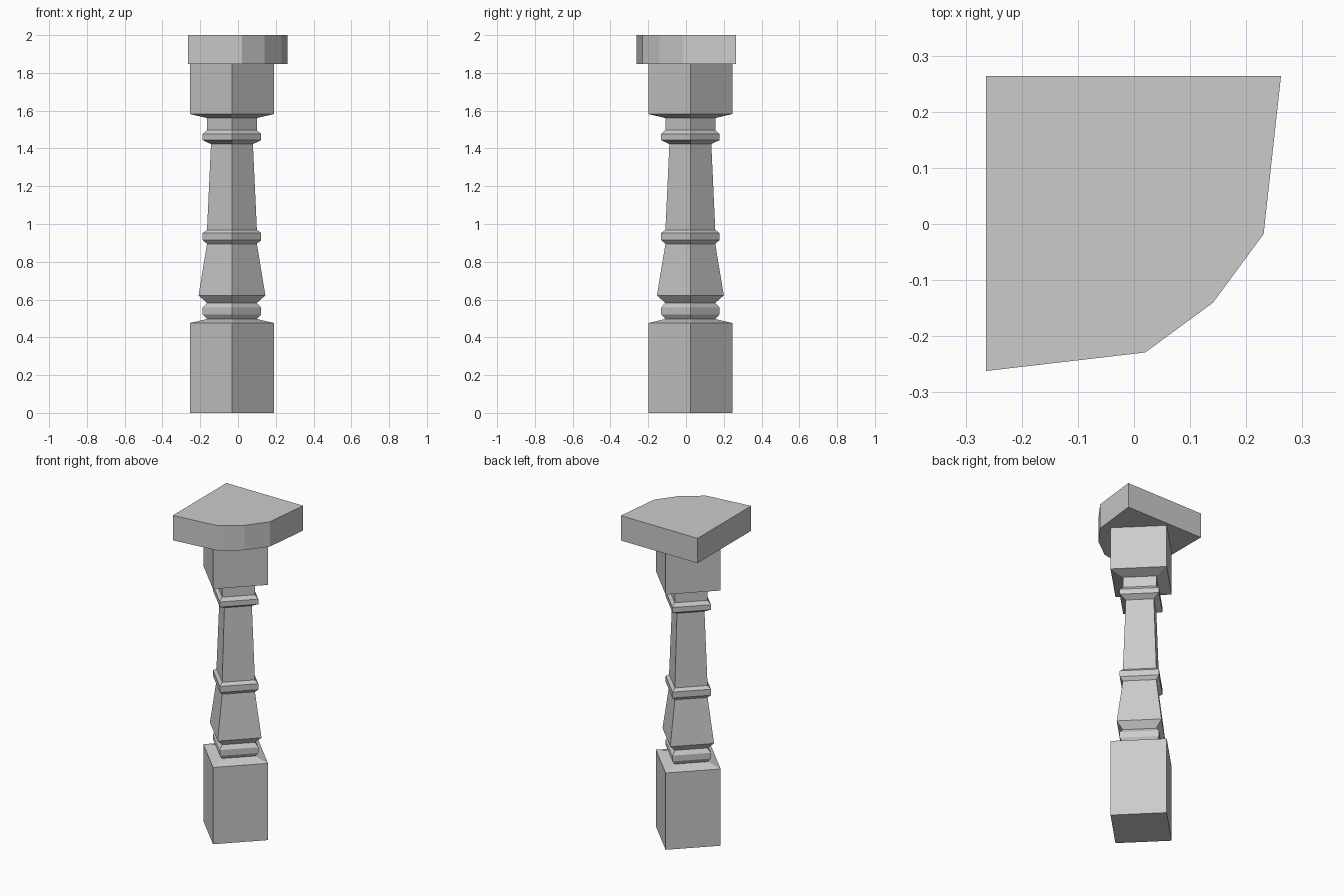
import bpy, bmesh

if "Cube" in bpy.data.objects:
    bpy.data.objects.remove(bpy.data.objects["Cube"])

def mesh_object(name, bm):
    bmesh.ops.recalc_face_normals(bm, faces=bm.faces)
    me = bpy.data.meshes.new(name)
    bm.to_mesh(me)
    bm.free()
    ob = bpy.data.objects.new(name, me)
    bpy.context.collection.objects.link(ob)
    return ob

def loft(name, rings, cap_top=True):
    """Skin a stack of equal-sized point rings, closing the ends."""
    bm = bmesh.new()
    loops = [[bm.verts.new(p) for p in ring] for ring in rings]
    for a, b in zip(loops, loops[1:]):
        n = len(a)
        for i in range(n):
            j = (i + 1) % n
            bm.faces.new((a[i], a[j], b[j], b[i]))
    bm.faces.new(loops[0][::-1])
    if cap_top:
        bm.faces.new(loops[-1])
    return mesh_object(name, bm)

# Baluster post: four-sided turned profile (radius, height), corners on the axes
CX, CY = -0.032, 0.023
profile = [
    (0.222, 0.0), (0.222, 0.476), (0.132, 0.497),                 # plinth block
    (0.155, 0.522), (0.155, 0.558), (0.132, 0.582),               # lower bead
    (0.177, 0.622), (0.132, 0.895),                               # flared vase
    (0.155, 0.915), (0.155, 0.952), (0.132, 0.969),               # middle ring
    (0.111, 1.423),                                               # tapered shaft
    (0.155, 1.444), (0.155, 1.476), (0.132, 1.497),               # upper ring
    (0.132, 1.561), (0.222, 1.582), (0.222, 1.846),               # neck and top block
]
dirs = [(1, 0), (0, 1), (-1, 0), (0, -1)]
loft("baluster_post",
     [[(CX + r * dx, CY + r * dy, z) for dx, dy in dirs] for r, z in profile],
     cap_top=False)

# Corner rail slab with a faceted, rounded front-right side
outline = [(-0.264, 0.264), (-0.264, -0.262), (0.02, -0.229),
           (0.141, -0.14), (0.231, -0.018), (0.262, 0.264)]
loft("corner_rail_slab", [[(x, y, z) for x, y in outline] for z in (1.846, 2.0)])
